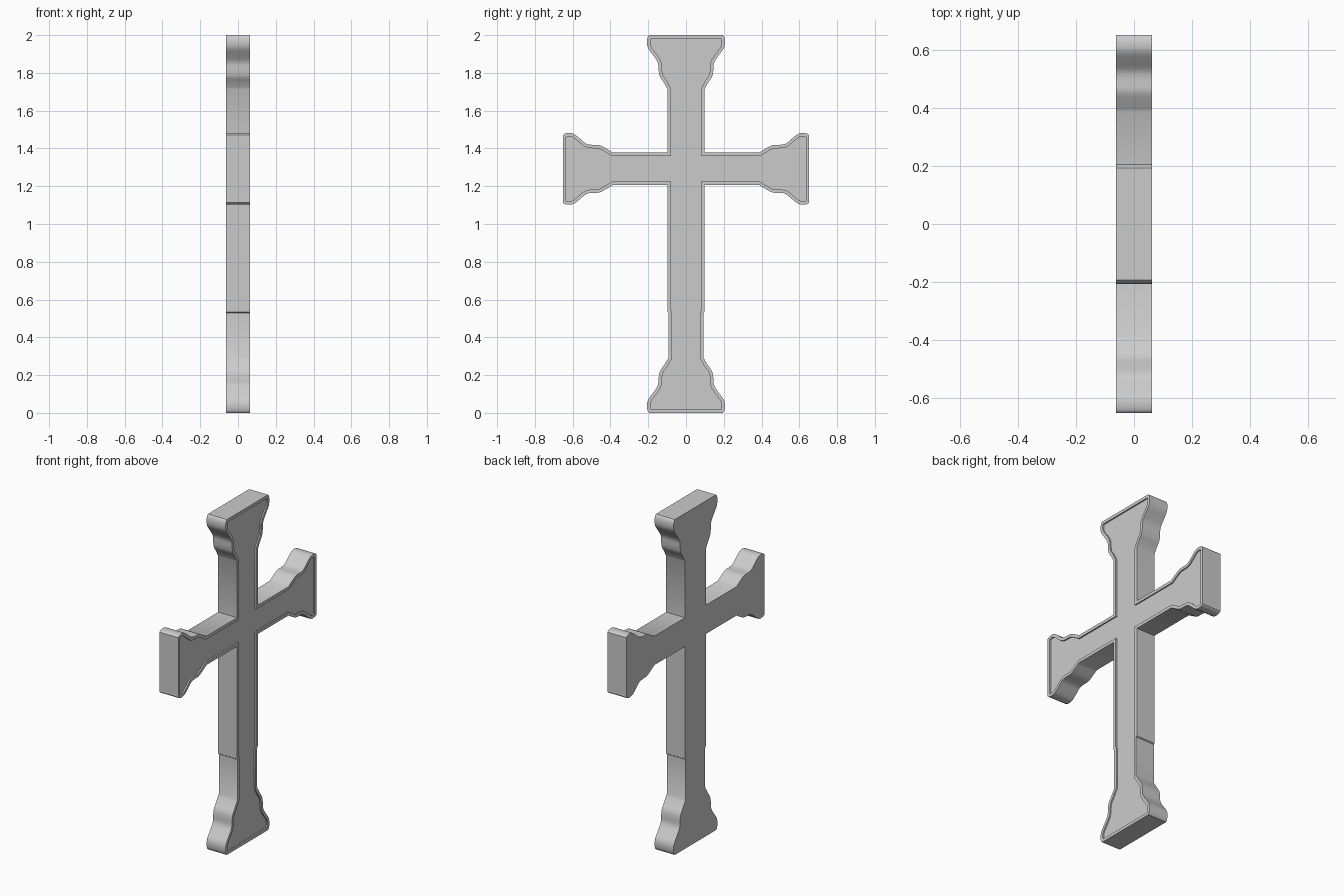
import bpy, bmesh
from mathutils import Vector

if "Cube" in bpy.data.objects:
    bpy.data.objects.remove(bpy.data.objects["Cube"])

HALF_T = 0.0625      # half thickness along x
ARM_Z = 1.292        # centre height of the crossbar
ARM_TIP = 0.652      # reach of the crossbar
STEM, STEM_LOW, ARM = 0.098, 0.092, 0.086   # half widths

# Flared ends: (distance from tip, half width)
STEM_FLARE = [(0, .194), (.012, .203), (.04, .207), (.07, .200), (.105, .175), (.145, .149),
              (.185, .145), (.22, .138), (.25, .118), (.287, STEM)]
ARM_FLARE = [(0, .178), (.01, .186), (.035, .190), (.06, .184), (.09, .161), (.125, .133),
             (.16, .127), (.195, .125), (.23, .107), (.265, ARM)]


def smooth(pts, n=3):
    """Catmull-Rom curve through the points."""
    p = [Vector(q) for q in pts]
    p = [2 * p[0] - p[1]] + p + [2 * p[-1] - p[-2]]
    out = []
    for a, b, c, d in zip(p, p[1:], p[2:], p[3:]):
        for i in range(n):
            t = i / n
            out.append(0.5 * (2 * b + (c - a) * t + (2 * a - 5 * b + 4 * c - d) * t * t
                              + (3 * b - a - 3 * c + d) * t ** 3))
    return out + [p[-2]]


# Right half of the outline (y, z), from foot to top
stem_flare, arm_flare = smooth(STEM_FLARE), smooth(ARM_FLARE)
foot = STEM_FLARE[:-1] + [(.292, STEM_LOW)]
half = [(w, d) for d, w in smooth(foot)]
half += [(STEM_LOW, .53), (STEM, .535), (STEM, ARM_Z - ARM)]
half += [(ARM_TIP - d, ARM_Z - w) for d, w in reversed(arm_flare)]
half += [(ARM_TIP - d, ARM_Z + w) for d, w in arm_flare]
half += [(STEM, ARM_Z + ARM)]
half += [(w, 2 - d) for d, w in reversed(stem_flare)]
outline = half + [(-y, z) for y, z in reversed(half)]

# Extruded body
bm = bmesh.new()
back = bm.faces.new([bm.verts.new((-HALF_T, y, z)) for y, z in outline])
ext = bmesh.ops.extrude_face_region(bm, geom=[back], use_keep_orig=True)
front = next(g for g in ext["geom"] if isinstance(g, bmesh.types.BMFace))
bmesh.ops.translate(bm, vec=(2 * HALF_T, 0, 0), verts=front.verts[:])
bmesh.ops.recalc_face_normals(bm, faces=bm.faces[:])

# Shallow recessed panel with a thin rim on the +x face
bmesh.ops.inset_region(bm, faces=[front], thickness=0.018, use_even_offset=True)
ext = bmesh.ops.extrude_face_region(bm, geom=[front])
panel = next(g for g in ext["geom"] if isinstance(g, bmesh.types.BMFace))
bmesh.ops.translate(bm, vec=(-0.008, 0, 0), verts=panel.verts[:])
if front.is_valid:
    bmesh.ops.delete(bm, geom=[front], context='FACES_ONLY')
bmesh.ops.recalc_face_normals(bm, faces=bm.faces[:])

mesh = bpy.data.meshes.new("cross")
bm.to_mesh(mesh)
bm.free()
cross = bpy.data.objects.new("cross", mesh)
bpy.context.collection.objects.link(cross)
bpy.context.view_layer.objects.active = cross
cross.select_set(True)
bpy.ops.object.shade_smooth_by_angle(angle=0.6)
